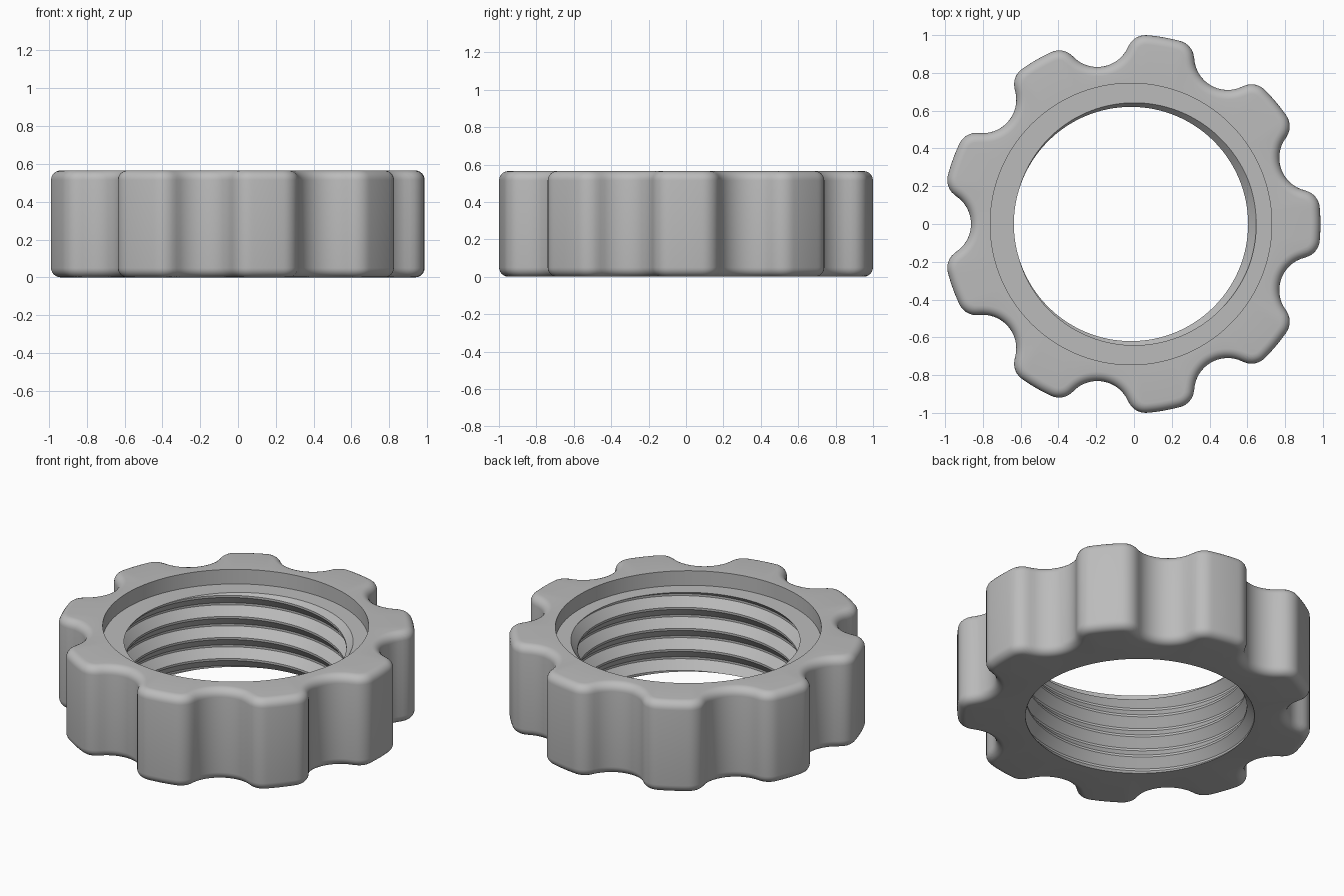
import bpy, bmesh
from math import pi, sin, cos, acos, atan2, radians, sqrt, hypot

cube = bpy.data.objects.get("Cube")
if cube:
    bpy.data.objects.remove(cube, do_unlink=True)

# Main dimensions
LOBES, PER_LOBE = 9, 48
COLS = LOBES * PER_LOBE
CENTRE_X = -0.016
HEIGHT, LEDGE_Z, BORE_R = 0.565, 0.475, 0.745
TIP_R, TIP_ROUND = 1.003, 0.1
SCOOP_R, SCOOP_DIST = 0.178, 1.025
EDGE = 0.05
CREST_R, ROOT_R, PITCH = 0.62, 0.663, 0.13

# Grip outline: scoop circles blended into rounded lobe tips
HALF = pi / LOBES
tip_dist = TIP_R - TIP_ROUND
gap = SCOOP_R + TIP_ROUND
tip_angle = HALF - acos((tip_dist**2 + SCOOP_DIST**2 - gap**2)
                        / (2 * tip_dist * SCOOP_DIST))
tip_c = (tip_dist * cos(tip_angle), tip_dist * sin(tip_angle))
scoop_c = (SCOOP_DIST * cos(HALF), SCOOP_DIST * sin(HALF))


def hit(centre, radius, a, side):
    """Distance along the ray at angle a to a circle, near or far side."""
    along = centre[0] * cos(a) + centre[1] * sin(a)
    across = centre[1] * cos(a) - centre[0] * sin(a)
    return along + side * sqrt(max(radius**2 - across**2, 0))


def outline(a, inset):
    a = abs((a + HALF) % (2 * HALF) - HALF)
    t = (SCOOP_R + inset) / gap
    join = [s + (f - s) * t for s, f in zip(scoop_c, tip_c)]
    if a < tip_angle:
        return TIP_R - inset
    if a < atan2(join[1], join[0]):
        return hit(tip_c, TIP_ROUND - inset, a, 1)
    return hit(scoop_c, SCOOP_R + inset, a, -1)


# Internal thread: trapezoid profile following a helix, clipped at both ends
def thread_point(a, offset):
    z = LEDGE_Z + PITCH * (offset + a / (2 * pi))
    z = min(max(z, 0), LEDGE_Z)
    u = (z - LEDGE_Z) / PITCH - a / (2 * pi)
    d = abs(u - round(u))
    t = min(max((d - 0.05) / 0.4, 0), 1)
    return ROOT_R + (CREST_R - ROOT_R) * t, z


rows = []
for turn in range(-6, 2):
    for b in (-0.05, 0.05, 0.45, 0.55):
        rows.append(lambda a, o=turn + b: thread_point(a, o))

# Counterbore wall
rows.append(lambda a: (BORE_R, LEDGE_Z))
rows.append(lambda a: (BORE_R, HEIGHT))

# Rounded upper edge, grip wall and rounded lower edge
STEPS = 6
for top in (True, False):
    for i in range(STEPS + 1):
        t = (i if top else STEPS - i) / STEPS * pi / 2
        inset, drop = EDGE * (1 - sin(t)), EDGE * (1 - cos(t))
        z = HEIGHT - drop if top else drop
        rows.append(lambda a, e=inset, z=z: (outline(a, e), z))

bm = bmesh.new()
grid = []
for i in range(COLS + 1):
    a = 2 * pi * i / COLS
    column = []
    for row in rows:
        r, z = row(a)
        column.append(bm.verts.new((CENTRE_X + r * cos(a), r * sin(a), z)))
    grid.append(column)
for left, right in zip(grid, grid[1:]):
    for k in range(len(rows)):
        n = (k + 1) % len(rows)
        bm.faces.new((left[k], left[n], right[n], right[k]))
bmesh.ops.remove_doubles(bm, verts=bm.verts, dist=0.00002)
bmesh.ops.recalc_face_normals(bm, faces=bm.faces)

mesh = bpy.data.meshes.new("lobed_ring_nut")
bm.to_mesh(mesh)
bm.free()
nut = bpy.data.objects.new("lobed_ring_nut", mesh)
bpy.context.collection.objects.link(nut)

# Single grey material
grey = bpy.data.materials.new("plain grey")
grey.use_nodes = True
color = (0.5, 0.5, 0.5, 1)
grey.diffuse_color = color
grey.node_tree.nodes["Principled BSDF"].inputs["Base Color"].default_value = color
mesh.materials.append(grey)

bpy.context.view_layer.objects.active = nut
nut.select_set(True)
bpy.ops.object.shade_smooth_by_angle(angle=radians(25))
